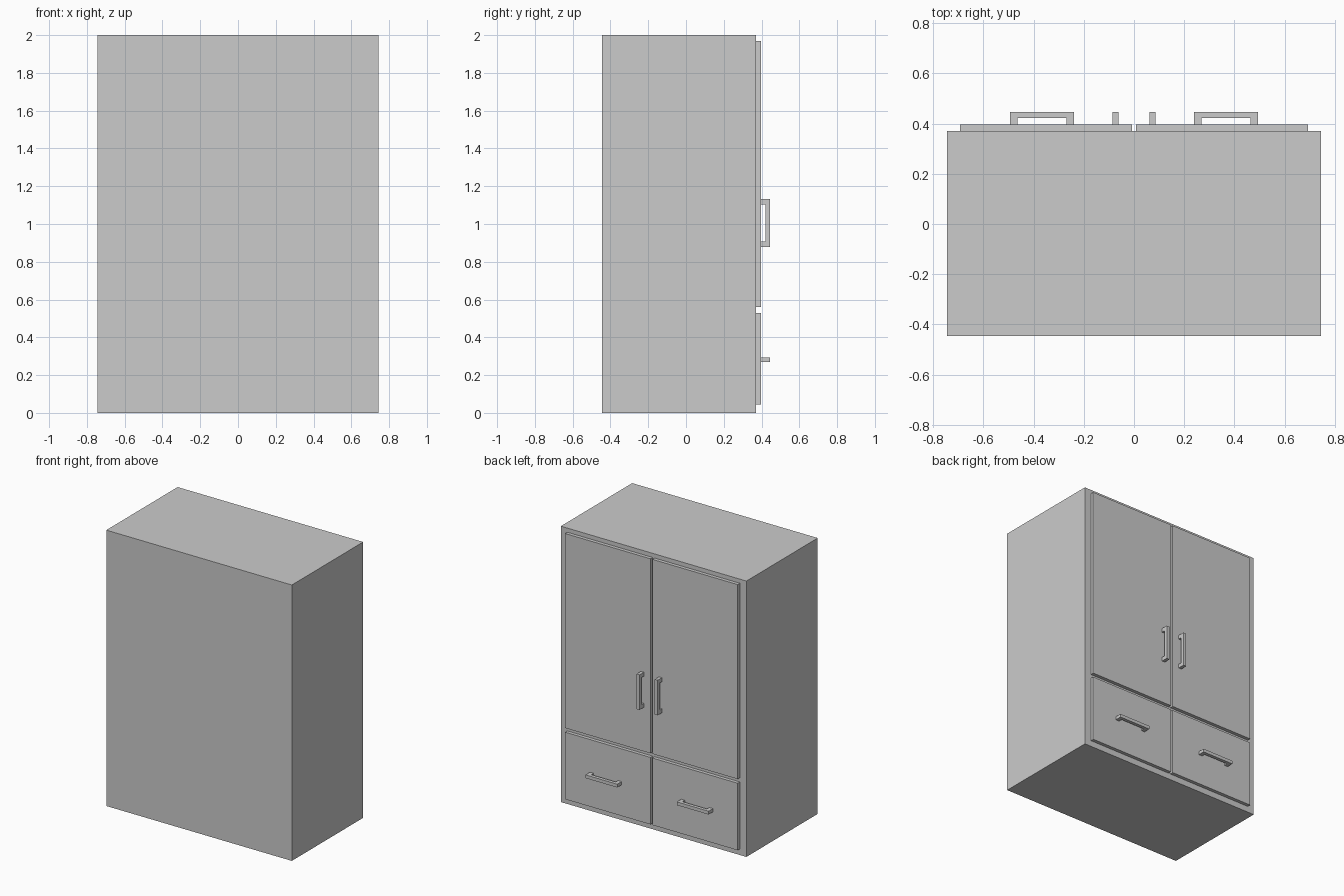
import bpy, bmesh
from mathutils import Matrix, Vector

if "Cube" in bpy.data.objects:
    bpy.data.objects.remove(bpy.data.objects["Cube"])


def finish(name, bm, mirror=False):
    bmesh.ops.recalc_face_normals(bm, faces=bm.faces)
    me = bpy.data.meshes.new(name)
    bm.to_mesh(me)
    bm.free()
    ob = bpy.data.objects.new(name, me)
    bpy.context.collection.objects.link(ob)
    if mirror:  # left/right pair across x = 0
        ob.modifiers.new("mirror", 'MIRROR').use_axis[0] = True
    return ob


def box(name, lo, hi, mirror=False):
    lo, hi = Vector(lo), Vector(hi)
    bm = bmesh.new()
    size = Matrix.Diagonal((*(hi - lo), 1))
    bmesh.ops.create_cube(bm, size=1, matrix=Matrix.Translation((lo + hi) / 2) @ size)
    return finish(name, bm, mirror)


def handle(name, x, z, vertical):
    # U-shaped pull: profile along its length, extruded across its width
    half, post, width = 0.127, 0.029, 0.024
    inner = half - post
    profile = [(-half, FRONT), (-half, PULL), (half, PULL), (half, FRONT),
               (inner, FRONT), (inner, PULL - 0.024),
               (-inner, PULL - 0.024), (-inner, FRONT)]
    bm = bmesh.new()
    w = width / 2
    if vertical:
        verts = [bm.verts.new((x - w, y, z + u)) for u, y in profile]
        step = (width, 0, 0)
    else:
        verts = [bm.verts.new((x + u, y, z - w)) for u, y in profile]
        step = (0, 0, width)
    face = bm.faces.new(verts)
    ext = bmesh.ops.extrude_face_region(bm, geom=[face], use_keep_orig=True)
    moved = [g for g in ext["geom"] if isinstance(g, bmesh.types.BMVert)]
    bmesh.ops.translate(bm, verts=moved, vec=step)
    return finish(name, bm, True)


BODY, FRONT, PULL = 0.371, 0.396, 0.446  # y of carcass, door face, handle face

# Carcass
box("cabinet_body", (-0.744, -0.446, 0), (0.744, BODY, 2))

# Doors and drawer fronts
box("doors", (0.008, BODY, 0.56), (0.692, FRONT, 1.97), True)
box("drawer_fronts", (0.008, BODY, 0.044), (0.692, FRONT, 0.53), True)

# Pulls
handle("door_handles", 0.073, 1.006, True)
handle("drawer_handles", 0.366, 0.281, False)
